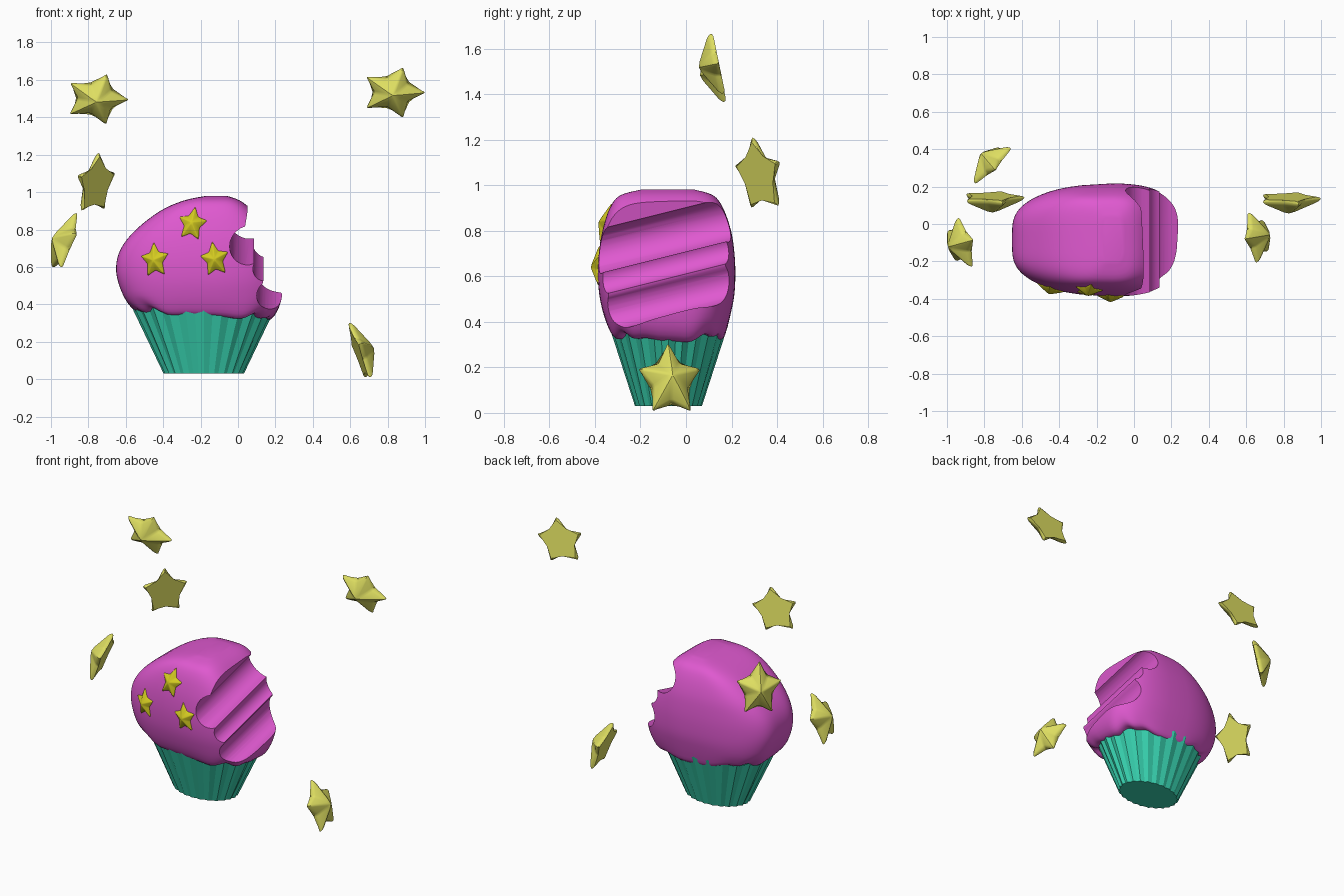
import bpy, bmesh
from math import sin, cos, pi, radians
from mathutils import Vector, Matrix

cube = bpy.data.objects.get("Cube")
if cube:
    bpy.data.objects.remove(cube, do_unlink=True)


def material(name, rgb):
    m = bpy.data.materials.new(name)
    m.use_nodes = True
    m.diffuse_color = (*rgb, 1)
    m.node_tree.nodes["Principled BSDF"].inputs["Base Color"].default_value = (*rgb, 1)
    return m


PINK = material("magenta frosting", (0.74, 0.1, 0.63))
TEAL = material("teal paper", (0.04, 0.66, 0.44))
YELLOW = material("pale yellow", (0.73, 0.73, 0.12))
GOLD = material("golden yellow", (0.66, 0.6, 0.015))


def make_object(name, bm, mat):
    bmesh.ops.recalc_face_normals(bm, faces=bm.faces)
    mesh = bpy.data.meshes.new(name)
    bm.to_mesh(mesh)
    bm.free()
    mesh.materials.append(mat)
    ob = bpy.data.objects.new(name, mesh)
    bpy.context.collection.objects.link(ob)
    return ob


def activate(ob):
    bpy.ops.object.select_all(action='DESELECT')
    ob.select_set(True)
    bpy.context.view_layer.objects.active = ob


def smooth(ob, degrees):
    activate(ob)
    bpy.ops.object.shade_smooth_by_angle(angle=radians(degrees))


def loft(rings):
    """Skin a list of closed point rings and cap both ends."""
    bm = bmesh.new()
    loops = [[bm.verts.new(p) for p in ring] for ring in rings]
    n = len(loops[0])
    for a, b in zip(loops, loops[1:]):
        for i in range(n):
            bm.faces.new((a[i], a[(i + 1) % n], b[(i + 1) % n], b[i]))
    bm.faces.new(loops[0][::-1])
    bm.faces.new(loops[-1])
    return bm


# Pleated oval paper cup
PLEATS = 24


def cup_ring(z, rx, ry, rim=0.0):
    pts = []
    for i in range(PLEATS * 2):
        a = pi * i / PLEATS
        k = 0.94 if i % 2 else 1.0
        pts.append((-0.183 + rx * k * cos(a), -0.077 + ry * k * sin(a),
                    z - (rim if i % 2 else 0)))
    return pts


make_object("paper_cup", loft([cup_ring(0.03, 0.215, 0.147),
                               cup_ring(0.385, 0.385, 0.262, 0.025)]), TEAL)

# Frosting dome: height, then left, right, front and back limits of each ring
rows = [Vector(r) for r in (
    (0.36, -0.40, 0.05, -0.23, 0.08),
    (0.345, -0.51, 0.16, -0.31, 0.155),
    (0.40, -0.585, 0.22, -0.35, 0.185),
    (0.50, -0.635, 0.245, -0.378, 0.21),
    (0.60, -0.652, 0.25, -0.387, 0.217),
    (0.70, -0.625, 0.23, -0.383, 0.213),
    (0.80, -0.545, 0.17, -0.367, 0.198),
    (0.90, -0.415, 0.08, -0.335, 0.163),
    (0.955, -0.29, 0.01, -0.29, 0.12),
    (0.98, -0.17, -0.06, -0.2, 0.04),
)]


def refine(points, steps):
    """Smooth spline through the given rows."""
    out = []
    for i in range(len(points) - 1):
        a, b = points[max(i - 1, 0)], points[i]
        c, d = points[i + 1], points[min(i + 2, len(points) - 1)]
        for s in range(steps):
            t = s / steps
            out.append(b + 0.5 * t * ((c - a) + t * (2 * a - 5 * b + 4 * c - d)
                                      + t * t * (3 * b - a - 3 * c + d)))
    return out + [points[-1]]


def dome_ring(row):
    z, x0, x1, y0, y1 = row
    pts = []
    for i in range(96):
        a = 2 * pi * (i + 0.5) / 96
        u, v = (abs(f) ** 0.5 * (1 if f > 0 else -1) for f in (cos(a), sin(a)))
        x = (x0 + x1) / 2 + u * (x1 - x0) / 2
        taper = 1 - (x + 0.1) ** 2
        y = (y0 + y1) / 2 + v * (y1 - y0) / 2 * taper
        # drooping lower edge
        droop = max(0, (0.45 - z) / 0.1)
        dz = -0.012 * cos(4 * a) - 0.008 * sin(9 * a) - 0.015 * u
        pts.append((x, y, z + droop * dz))
    return pts


frosting = make_object("frosting", loft([dome_ring(r) for r in refine(rows, 4)]), PINK)

# Bite cutter: three scooped arcs, swept front to back on a slope
profile = []
for cx, cz, r, a0, a1 in ((0.055, 0.785, 0.1, 100, 288),
                          (0.15, 0.66, 0.07, 155, 258),
                          (0.19, 0.51, 0.09, 130, 300)):
    for i in range(15):
        a = radians(a0 + (a1 - a0) * i / 14)
        profile.append((cx + r * cos(a), cz + r * sin(a)))
profile += [(0.6, 0.45), (0.6, 1.2), (0.1, 1.2)]
cutter = make_object("bite_cutter", loft(
    [[(x, y, z + 0.25 * (y + 0.075)) for x, z in profile] for y in (-0.6, 0.5)]), PINK)
cutter.hide_render = True
bite = frosting.modifiers.new("Bite", 'BOOLEAN')
bite.operation, bite.object = 'DIFFERENCE', cutter
activate(frosting)
whole = len(frosting.data.polygons)
# Keep the first solver that really cuts the dome
for solver in ('FLOAT', 'MANIFOLD', 'EXACT'):
    bite.solver = solver
    bpy.context.view_layer.update()
    cut = frosting.evaluated_get(bpy.context.evaluated_depsgraph_get())
    if len(cut.data.polygons) not in (0, whole):
        bpy.ops.object.modifier_apply(modifier="Bite")
        break
else:
    frosting.modifiers.remove(bite)
bpy.data.objects.remove(cutter, do_unlink=True)
smooth(frosting, 40)


# Puffy star: narrow, flat back, short rim, raised centre
def star(name, centre, normal, roll, radius, depth, mat):
    bm = bmesh.new()
    rings = []
    for z in (0, depth * 0.22):
        ring = []
        for i in range(10):
            a = pi * i / 5
            r = radius * (0.55 if i % 2 else 1)
            ring.append(bm.verts.new((r * cos(a), 0.83 * r * sin(a), z)))
        rings.append(ring)
    apex = bm.verts.new((0, 0, depth))
    low, high = rings
    bm.faces.new(low[::-1])
    for i in range(10):
        j = (i + 1) % 10
        bm.faces.new((low[i], low[j], high[j], high[i]))
        bm.faces.new((high[i], high[j], apex))
    bmesh.ops.bevel(bm, geom=bm.edges[:], offset=radius * 0.06, segments=2,
                    profile=0.5, affect='EDGES', clamp_overlap=True)
    ez = Vector(normal).normalized()
    ey = (Vector((0, 0, 1)) - ez * ez.z).normalized()
    ex = ey.cross(ez)
    turn = Matrix((ex, ey, ez)).transposed().to_4x4()
    bm.transform(Matrix.Translation(centre) @ turn @ Matrix.Rotation(radians(roll), 4, 'Z'))
    smooth(make_object(name, bm, mat), 35)


# Floating stars
for name, centre, normal, roll in (
        ("upper_right_star", (-0.757, 0.15, 1.50), (0, -0.97, -0.2), -1),
        ("upper_left_star", (0.828, 0.145, 1.535), (0, -0.97, -0.2), 0),
        ("back_star", (-0.755, 0.315, 1.04), (-0.7, 0.7, 0.2), 87),
        ("side_star", (-0.912, -0.1, 0.724), (-0.9, -0.25, 0.35), 90),
        ("low_star", (0.642, -0.072, 0.137), (0.93, 0.15, 0.33), 90)):
    star(name, centre, normal, roll, 0.176, 0.1, YELLOW)

# Small stars resting on the frosting
bpy.context.view_layer.update()
for i, (x, z, roll) in enumerate(((-0.245, 0.83, 82), (-0.445, 0.635, 95), (-0.125, 0.64, 98))):
    hit, point, normal, _ = frosting.ray_cast((x, -1, z), (0, 1, 0))
    star(f"frosting_star_{i + 1}", point - normal * 0.01, normal, roll, 0.097, 0.045, GOLD)
